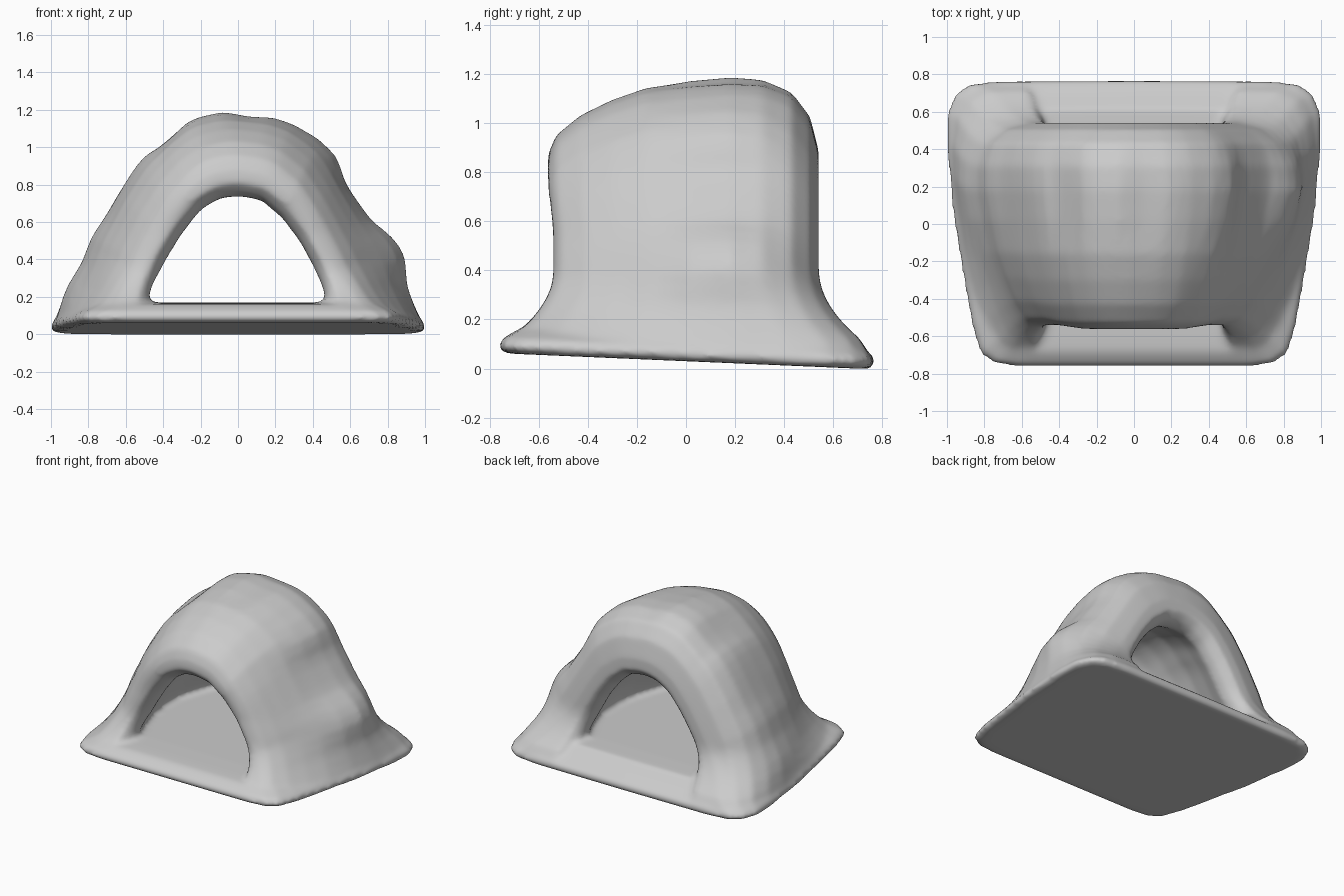
import bpy, bmesh
from math import exp
from mathutils import Vector

if "Cube" in bpy.data.objects:
    bpy.data.objects.remove(bpy.data.objects["Cube"])

STEPS = 48

# Front-view outlines of the arch, left foot to right foot (x, z)
LUMPY = [(-1.0, .07), (-.95, .24), (-.86, .38), (-.80, .53), (-.72, .64), (-.60, .84),
         (-.52, .95), (-.41, 1.01), (-.26, 1.15), (-.08, 1.19), (.07, 1.16), (.18, 1.16),
         (.29, 1.13), (.45, 1.04), (.55, .94), (.59, .80), (.73, .61), (.84, .53),
         (.92, .43), (.93, .25), (1.0, .07)]
EVEN = [(-1.0, .07), (-.90, .22), (-.80, .50), (-.68, .73), (-.54, .93), (-.42, 1.05),
        (-.27, 1.15), (-.06, 1.19), (.15, 1.17), (.31, 1.12), (.46, 1.01), (.57, .86),
        (.69, .66), (.80, .47), (.90, .22), (1.0, .07)]
INNER = [(-.50, .08), (-.46, .25), (-.38, .40), (-.30, .53), (-.20, .66), (-.10, .72),
         (0, .735), (.13, .71), (.24, .61), (.33, .49), (.40, .36), (.45, .25), (.49, .08)]

# Cross-section of the arch wall: (0 = inner outline .. 1 = outer outline, y)
SECTION = [(0, -.44), (.05, -.51), (.17, -.565), (.32, -.56), (.48, -.53), (.66, -.43),
           (.80, -.30), (.91, -.16), (.97, .02), (1, .18), (.98, .31), (.87, .43),
           (.65, .505), (.35, .54), (.15, .54), (.04, .49), (0, .42),
           (.14, .30), (.27, .14), (.30, -.02), (.27, -.16), (.14, -.32)]

# Half plan of the base slab (x, y)
PLAN = [(0, -.76), (.62, -.76), (.74, -.745), (.82, -.69), (.865, -.55), (.96, 0),
        (1, .40), (1, .58), (.96, .69), (.88, .75), (.70, .765), (0, .77)]


def resample(points, count):
    """Evenly spaced points along a polyline."""
    pts = [Vector(p) for p in points]
    lengths = [(b - a).length for a, b in zip(pts, pts[1:])]
    total, out = sum(lengths), []
    for i in range(count):
        d, k = total * i / (count - 1), 0
        while k < len(lengths) - 1 and d > lengths[k]:
            d -= lengths[k]
            k += 1
        out.append(pts[k].lerp(pts[k + 1], min(1, d / lengths[k])))
    return out


def loft(bm, loops):
    """Skin a row of closed loops and cap both ends."""
    rings = [[bm.verts.new(p) for p in loop] for loop in loops]
    n = len(rings[0])
    for a, b in zip(rings, rings[1:]):
        for j in range(n):
            k = (j + 1) % n
            bm.faces.new((a[j], a[k], b[k], b[j]))
    bm.faces.new(rings[0])
    bm.faces.new(rings[-1])


def arch_point(inner, even, lumpy, f, y):
    # lumps fade out towards the two openings
    outer = even.lerp(lumpy, exp(-((y - .15) / .28) ** 2))
    width = min(1, .955 + .1 * y)
    foot = min(1, max(0, .42 - outer.y) / .34)
    if f > .3:
        f += (f ** .45 - f) * foot                     # squarer corners at the feet
    x = inner.x + (outer.x * width - inner.x) * f
    z = inner.y + (outer.y - inner.y) * f
    flare = min(1.36, 1 + .36 * (max(0, .40 - z) / .30) ** 2)
    if y < 0 and z < .75:
        flare -= .04 * min(1, (.75 - z) / .2)
    return (x, y * flare, z)


bm = bmesh.new()

# Arch wall
loft(bm, [[arch_point(i, e, l, f, y) for f, y in SECTION]
          for i, e, l in zip(*(resample(c, STEPS) for c in (INNER, EVEN, LUMPY)))])

# Base slab with a tilted underside and a raised floor
plan = PLAN + [(-x, y) for x, y in PLAN[-2:0:-1]]


def slab_loop(scale, rise, floor=None):
    return [(x * scale, y * scale,
             floor if floor else .030 - .043 * y * scale + rise) for x, y in plan]


loft(bm, [slab_loop(.965, 0), slab_loop(.99, .008), slab_loop(1.005, .03), slab_loop(.985, .06),
          slab_loop(.90, .10), slab_loop(.80, 0, .165), slab_loop(.60, 0, .17)])

bmesh.ops.recalc_face_normals(bm, faces=bm.faces)
mesh = bpy.data.meshes.new("arched_shelter")
bm.to_mesh(mesh)
bm.free()
shelter = bpy.data.objects.new("arched_shelter", mesh)
bpy.context.collection.objects.link(shelter)

# Melt the parts together into one soft form
remesh = shelter.modifiers.new("merge", "REMESH")
remesh.mode = "VOXEL"
remesh.voxel_size = .018
remesh.use_smooth_shade = True
soften = shelter.modifiers.new("soften", "SMOOTH")
soften.factor = .5
soften.iterations = 10
